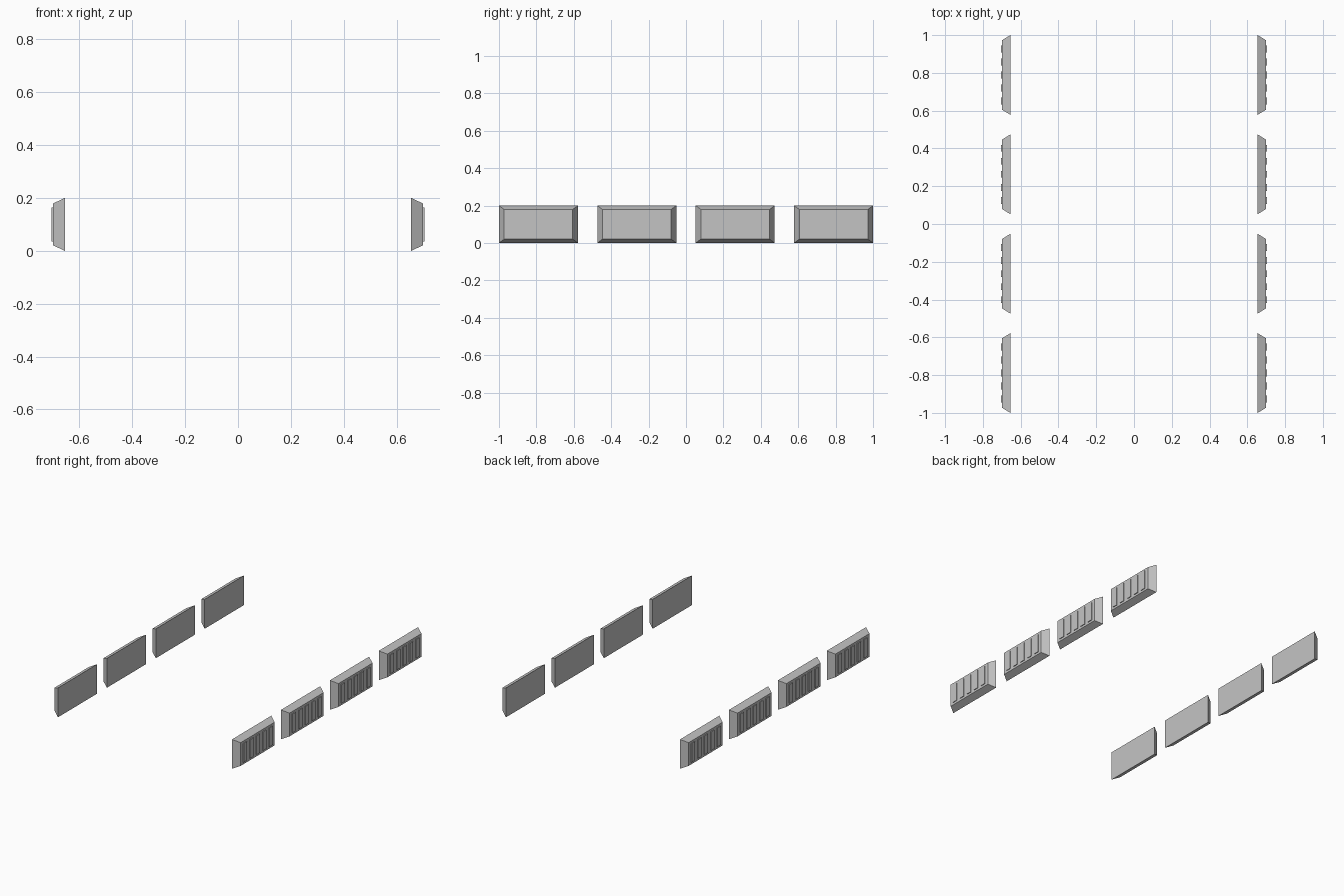
import bpy, bmesh

if "Cube" in bpy.data.objects:
    bpy.data.objects.remove(bpy.data.objects["Cube"])

mat = bpy.data.materials.new("light grey")
mat.diffuse_color = (0.55, 0.55, 0.55, 1)
mat.use_nodes = True
mat.node_tree.nodes["Principled BSDF"].inputs["Base Color"].default_value = mat.diffuse_color

H = 0.2                      # panel height
X_IN, X_OUT, X_RIB = 0.655, 0.70, 0.705
HALF_Y, INSET_Y, INSET_Z = 0.211, 0.028, 0.021


def frustum(bm, x0, r0, x1, r1):
    """Block between two y/z rectangles (y0, y1, z0, z1) at x0 and x1."""
    rings = []
    for x, (a, b, c, d) in ((x0, r0), (x1, r1)):
        rings.append([bm.verts.new((x, y, z)) for y, z in ((a, c), (b, c), (b, d), (a, d))])
    p, q = rings
    bm.faces.new(p)
    bm.faces.new(q)
    for i in range(4):
        j = (i + 1) % 4
        bm.faces.new((p[i], p[j], q[j], q[i]))


def make(name, bm):
    bmesh.ops.recalc_face_normals(bm, faces=bm.faces)
    me = bpy.data.meshes.new(name)
    bm.to_mesh(me)
    bm.free()
    me.materials.append(mat)
    ob = bpy.data.objects.new(name, me)
    bpy.context.collection.objects.link(ob)


for side, label in ((1, "right"), (-1, "left")):
    for n in range(4):
        cy = (n - 1.5) * 0.526
        # bevelled panel body
        bm = bmesh.new()
        w = HALF_Y - INSET_Y
        frustum(bm, side * X_IN, (cy - HALF_Y, cy + HALF_Y, 0, H),
                side * X_OUT, (cy - w, cy + w, INSET_Z, H - INSET_Z))
        make(f"{label}_panel_{n + 1}", bm)
        # five thin upright ribs on the outer face
        bm = bmesh.new()
        for k in range(5):
            y = cy + (k - 2) * 0.069
            r = (y - 0.018, y + 0.018, 0.036, H - 0.036)
            frustum(bm, side * (X_OUT - 0.002), r, side * X_RIB, r)
        make(f"{label}_ribs_{n + 1}", bm)
